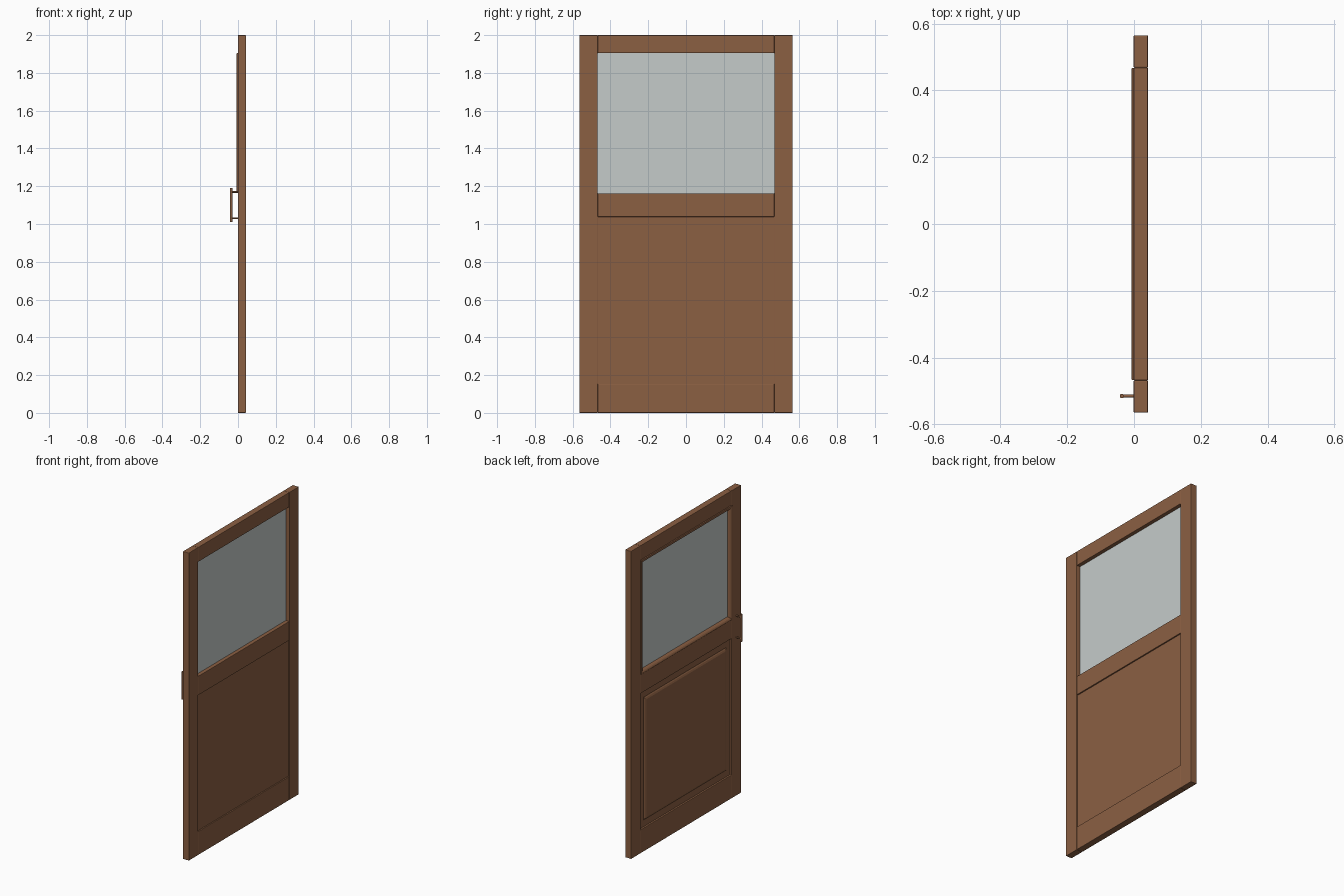
import bpy, bmesh, math
from mathutils import Vector

if "Cube" in bpy.data.objects:
    bpy.data.objects.remove(bpy.data.objects["Cube"])


def material(name, color):
    m = bpy.data.materials.new(name)
    m.diffuse_color = (*color, 1)
    m.use_nodes = True
    m.node_tree.nodes["Principled BSDF"].inputs["Base Color"].default_value = m.diffuse_color
    return m


WOOD = material("brown_wood", (0.26, 0.115, 0.055))
GLASS = material("pale_glass", (0.56, 0.60, 0.59))


def finish(name, bm, mat):
    bmesh.ops.recalc_face_normals(bm, faces=bm.faces)
    me = bpy.data.meshes.new(name)
    bm.to_mesh(me)
    bm.free()
    me.materials.append(mat)
    ob = bpy.data.objects.new(name, me)
    bpy.context.collection.objects.link(ob)
    return ob


def box(name, lo, hi, mat, bevel=0.0):
    bm = bmesh.new()
    bmesh.ops.create_cube(bm, size=1)
    for v in bm.verts:
        v.co = Vector([lo[i] + (v.co[i] + 0.5) * (hi[i] - lo[i]) for i in range(3)])
    if bevel:
        bmesh.ops.bevel(bm, geom=bm.edges[:], offset=bevel, segments=2, profile=0.5, affect='EDGES')
    return finish(name, bm, mat)


def mitred(name, half_y, z0, z1, profile, mat, closed):
    """Sweep (x, inset) points round a rectangle; closed ring or capped slab."""
    bm = bmesh.new()
    loops = []
    for x, d in profile:
        h = half_y - d
        loops.append([bm.verts.new((x, y, z)) for y, z in
                      ((-h, z0 + d), (h, z0 + d), (h, z1 - d), (-h, z1 - d))])
    n = len(loops)
    for i in range(n if closed else n - 1):
        a, b = loops[i], loops[(i + 1) % n]
        for k in range(4):
            j = (k + 1) % 4
            bm.faces.new((a[k], a[j], b[j], b[k]))
    if not closed:
        bm.faces.new(loops[0])
        bm.faces.new(loops[-1])
    return finish(name, bm, mat)


def rod(name, a, b, r):
    a, b = Vector(a), Vector(b)
    bm = bmesh.new()
    bmesh.ops.create_cone(bm, cap_ends=True, segments=20, radius1=r, radius2=r, depth=(b - a).length)
    bmesh.ops.rotate(bm, verts=bm.verts, matrix=(b - a).to_track_quat('Z', 'Y').to_matrix())
    bmesh.ops.translate(bm, verts=bm.verts, vec=(a + b) / 2)
    for f in bm.faces:
        f.smooth = len(f.verts) == 4
    for e in bm.edges:
        e.smooth = all(len(f.verts) == 4 for f in e.link_faces)
    return finish(name, bm, WOOD)


X0, X1 = -0.001, 0.042      # door thickness
W, IN = 0.565, 0.468        # outer half width, inner half width

# stiles
box("left_stile", (X0, -W, 0), (X1, -IN, 2), WOOD, 0.003)
box("right_stile", (X0, IN, 0), (X1, W, 2), WOOD, 0.003)

# rails
for name, z0, z1 in (("bottom_rail", 0, 0.153), ("middle_rail", 1.038, 1.162), ("top_rail", 1.905, 2)):
    box(name, (X0, -IN, z0), (X1, IN, z1), WOOD, 0.003)

# window pane and the moulding that holds it
box("window_pane", (0.012, -IN, 1.16), (0.018, IN, 1.907), GLASS)
mitred("window_moulding", IN - 0.001, 1.163, 1.904,
       [(0.012, 0), (-0.006, 0), (-0.007, 0.003), (-0.007, 0.010),
        (-0.003, 0.016), (0.004, 0.021), (0.012, 0.024)], WOOD, True)

# lower panel, flat on one side with a raised field on the other
mitred("lower_panel", IN, 0.152, 1.039,
       [(0.034, 0), (0.010, 0), (0.010, 0.045), (0.005, 0.052),
        (0.001, 0.062)], WOOD, False)

# pull handle
HY = -0.515
rod("handle_bar", (-0.036, HY, 1.01), (-0.036, HY, 1.19), 0.0065)
for name, z in (("lower_handle_post", 1.03), ("upper_handle_post", 1.17)):
    rod(name, (0.002, HY, z), (-0.036, HY, z), 0.0048)
